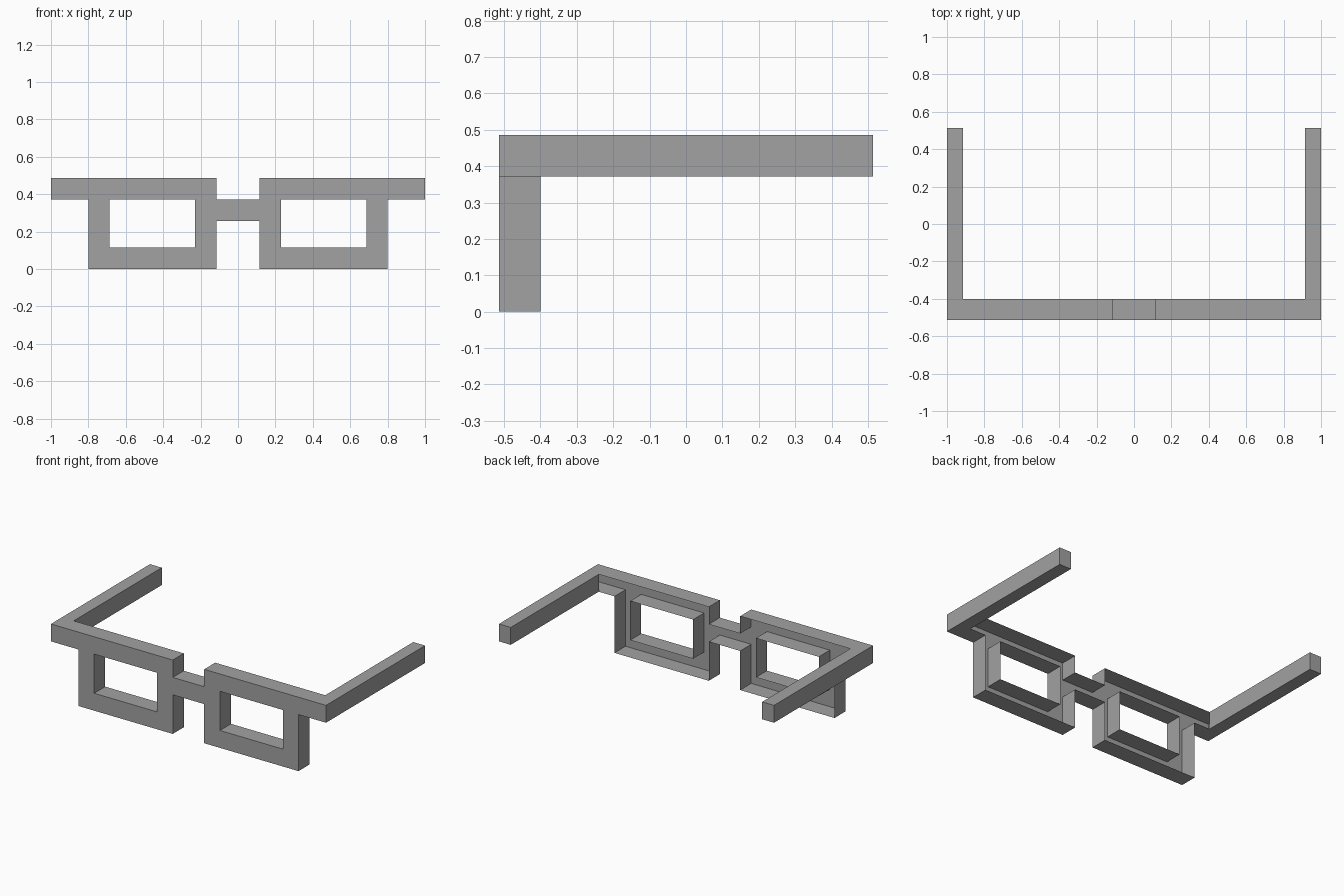
import bpy, bmesh

cube = bpy.data.objects.get("Cube")
if cube:
    bpy.data.objects.remove(cube, do_unlink=True)

U = 4 / 35                      # bar thickness
FRONT, BACK = -4.5 * U, -3.5 * U

grey = bpy.data.materials.new("plain grey")
COLOUR = (0.36, 0.36, 0.36, 1)
grey.diffuse_color = COLOUR
grey.use_nodes = True
grey.node_tree.nodes["Principled BSDF"].inputs["Base Color"].default_value = COLOUR


def add_object(name, bm):
    bmesh.ops.remove_doubles(bm, verts=bm.verts[:], dist=1e-5)
    bmesh.ops.dissolve_limit(bm, angle_limit=0.01, verts=bm.verts[:], edges=bm.edges[:])
    mesh = bpy.data.meshes.new(name)
    bm.to_mesh(mesh)
    bm.free()
    mesh.materials.append(grey)
    obj = bpy.data.objects.new(name, mesh)
    bpy.context.collection.objects.link(obj)


def front_frame():
    """Thin shell, open at the back: a front plate with walls on every outline edge."""
    half = [U, 2 * U, 6 * U, 7 * U, 1.0]
    xs = [-x for x in reversed(half)] + half
    zs = [0, U, 2.25 * U, 3.25 * U, 4.25 * U]
    # rows from bottom to top; # marks frame, columns run across x
    rows = [".###.###.",
            ".#.#.#.#.",
            ".#.###.#.",
            "####.####"]

    def filled(i, j):
        return 0 <= j < 4 and 0 <= i < 9 and rows[j][i] == "#"

    bm = bmesh.new()

    def quad(points):
        bm.faces.new([bm.verts.new(p) for p in points])

    def wall(a, b):
        quad([(a[0], FRONT, a[1]), (a[0], BACK, a[1]),
              (b[0], BACK, b[1]), (b[0], FRONT, b[1])])

    for j in range(4):
        for i in range(9):
            if not filled(i, j):
                continue
            corners = [(xs[i], zs[j]), (xs[i + 1], zs[j]),
                       (xs[i + 1], zs[j + 1]), (xs[i], zs[j + 1])]
            quad([(x, FRONT, z) for x, z in corners])
            for k, (di, dj) in enumerate([(0, -1), (1, 0), (0, 1), (-1, 0)]):
                if not filled(i + di, j + dj):
                    wall(corners[k], corners[(k + 1) % 4])
    add_object("front_frame", bm)


def temple_arm(name, side):
    """Square tube, closed at its tip and open where it meets the frame."""
    bm = bmesh.new()
    bmesh.ops.create_cube(bm, size=1)
    for v in bm.verts:
        v.co.x = side * (1.0 if v.co.x > 0 else 8 * U)
        v.co.y = 4.5 * U if v.co.y > 0 else BACK
        v.co.z = 4.25 * U if v.co.z > 0 else 3.25 * U
    bmesh.ops.recalc_face_normals(bm, faces=bm.faces[:])
    joint = [f for f in bm.faces if f.normal.y < -0.9]
    bmesh.ops.delete(bm, geom=joint, context='FACES')
    add_object(name, bm)


front_frame()
temple_arm("left_temple_arm", 1)
temple_arm("right_temple_arm", -1)
